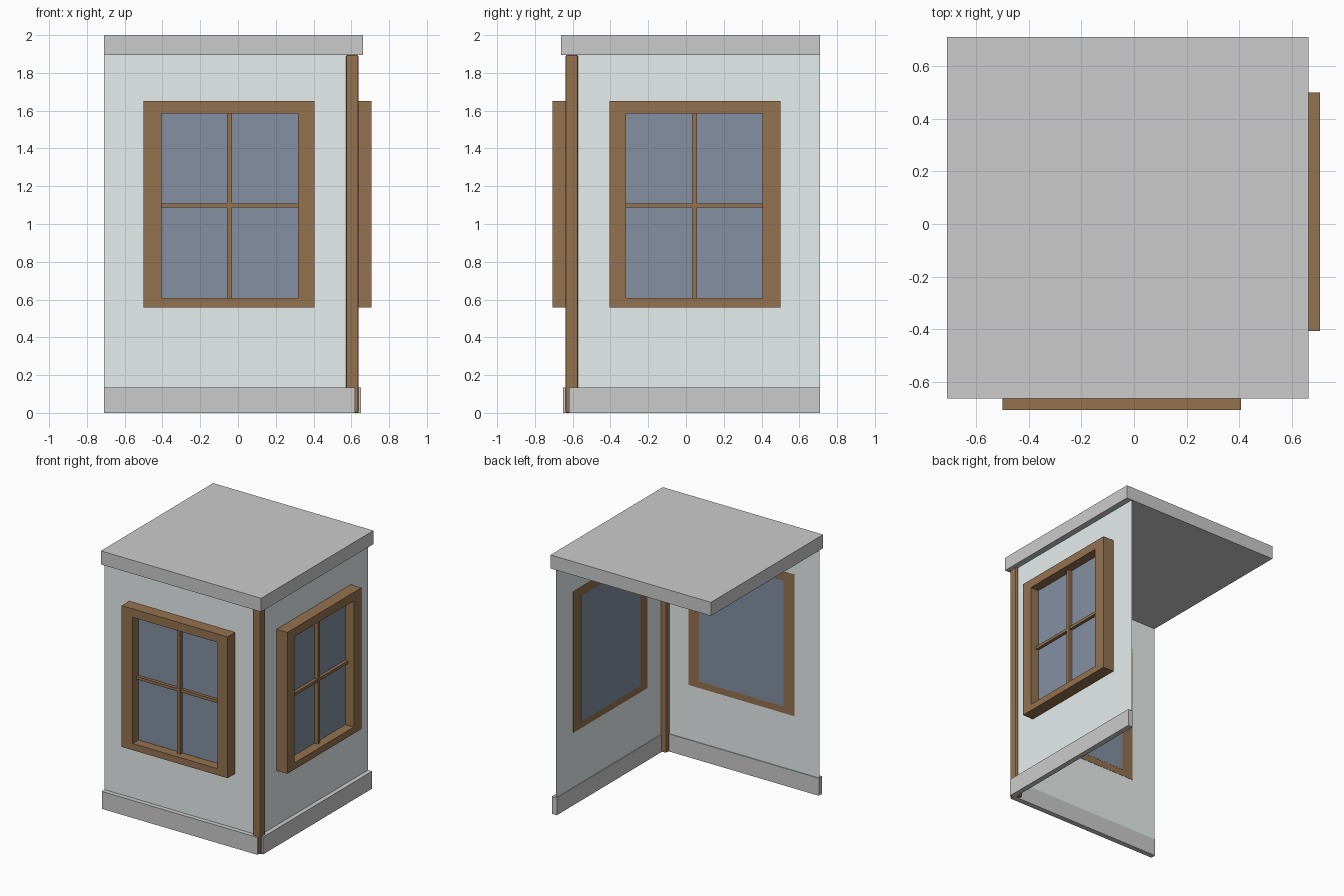
import bpy, bmesh
from mathutils import Matrix

if "Cube" in bpy.data.objects:
    bpy.data.objects.remove(bpy.data.objects["Cube"])


def material(name, rgb):
    m = bpy.data.materials.new(name)
    m.diffuse_color = (*rgb, 1)
    m.use_nodes = True
    m.node_tree.nodes["Principled BSDF"].inputs["Base Color"].default_value = m.diffuse_color
    return m


WOOD = material("brown_wood", (0.30, 0.17, 0.08))
GLASS = material("blue_grey_glass", (0.23, 0.28, 0.36))
PLASTER = material("pale_plaster", (0.80, 0.86, 0.85))

# Reflection across the corner diagonal turns front parts into right-side parts
SWAP = Matrix(((0, -1, 0, 0), (-1, 0, 0, 0), (0, 0, 1, 0), (0, 0, 0, 1)))


def finish(bm, name, mat=None, swap=False):
    if swap:
        bm.transform(SWAP)
        bmesh.ops.reverse_faces(bm, faces=bm.faces[:])
    me = bpy.data.meshes.new(name)
    bm.to_mesh(me)
    bm.free()
    ob = bpy.data.objects.new(name, me)
    bpy.context.collection.objects.link(ob)
    if mat:
        me.materials.append(mat)
    return ob


def box(name, x, y, z, mat=None, swap=False):
    bm = bmesh.new()
    bmesh.ops.create_cube(bm, size=1)
    for v in bm.verts:
        v.co = [r[0] if c < 0 else r[1] for c, r in zip(v.co, (x, y, z))]
    return finish(bm, name, mat, swap)


def sheet(name, x, y, z, mat, swap):
    bm = bmesh.new()
    bm.faces.new([bm.verts.new((a, y, b)) for a, b in
                  ((x[0], z[0]), (x[1], z[0]), (x[1], z[1]), (x[0], z[1]))])
    return finish(bm, name, mat, swap)


def ring(name, outer, inner, y, mat, swap):
    """Rectangular frame; outer and inner are (x0, x1, z0, z1)."""
    bm = bmesh.new()

    def loop(r, d):
        return [bm.verts.new((r[i], d, r[j]))
                for i, j in ((0, 2), (1, 2), (1, 3), (0, 3))]
    of, nf, nb, ob = (loop(outer, y[0]), loop(inner, y[0]),
                      loop(inner, y[1]), loop(outer, y[1]))
    for a, b in ((of, nf), (nf, nb), (nb, ob), (ob, of)):
        for i in range(4):
            j = (i + 1) % 4
            bm.faces.new((a[i], a[j], b[j], b[i]))
    bmesh.ops.recalc_face_normals(bm, faces=bm.faces[:])
    return finish(bm, name, mat, swap)


WALL = -0.615
for side, swap in (("front", False), ("right", True)):
    # Thin wall and skirting
    sheet(side + "_wall", (-0.71, -WALL), WALL, (0, 1.895), PLASTER, swap)
    box(side + "_skirting", (-0.71, 0.62), (-0.65, -0.609), (0, 0.135), None, swap)
    # Window: deep frame, recessed pane, crossing glazing bars
    ring(side + "_window_frame", (-0.5, 0.406, 0.557, 1.65),
         (-0.406, 0.318, 0.608, 1.584), (-0.707, -0.613), WOOD, swap)
    box(side + "_window_glass", (-0.406, 0.318), (-0.635, -0.612),
        (0.608, 1.584), GLASS, swap)
    box(side + "_upright_bar", (-0.058, -0.031), (-0.662, -0.62),
        (0.608, 1.584), WOOD, swap)
    box(side + "_cross_bar", (-0.406, 0.318), (-0.659, -0.62),
        (1.087, 1.109), WOOD, swap)

# Corner post with softened edges
post = box("corner_post", (0.573, 0.637), (-0.637, -0.573), (0, 1.895), WOOD)
bev = post.modifiers.new("soft_edges", 'BEVEL')
bev.width = 0.007
bev.segments = 2

# Roof slab
box("roof_slab", (-0.71, 0.662), (-0.662, 0.71), (1.895, 2.0))
